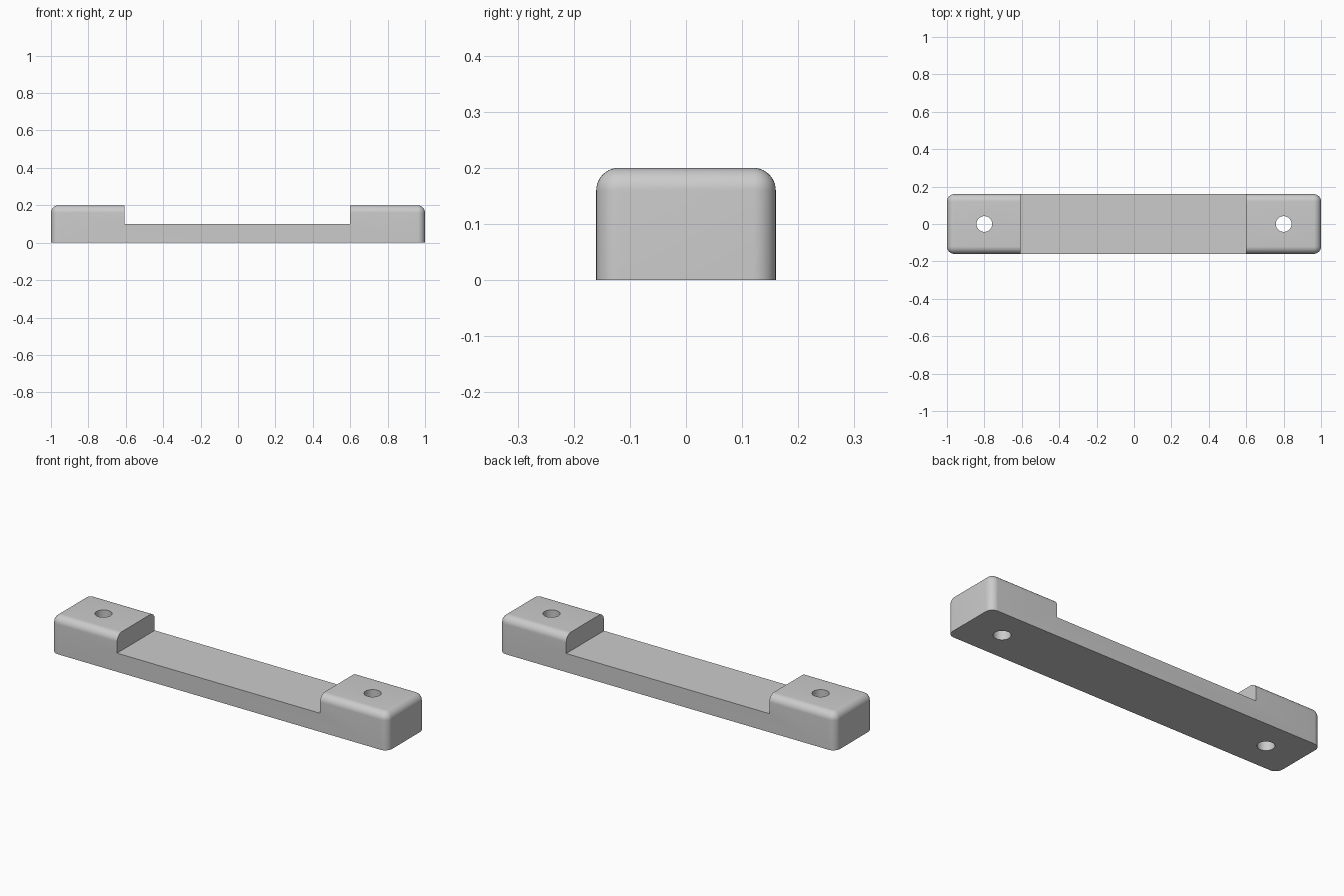
import bpy
import bmesh
from mathutils import Matrix, Vector

if "Cube" in bpy.data.objects:
    bpy.data.objects.remove(bpy.data.objects["Cube"])

LENGTH, DEPTH, HEIGHT = 2.0, 0.32, 0.2
FILLET = 0.04
HOLE_X, HOLE_RADIUS = 0.8, 0.042
NOTCH_LEFT, NOTCH_RIGHT, NOTCH_FLOOR = 0.6, -0.607, 0.1

grey = bpy.data.materials.new("plain grey")
grey.use_nodes = True
colour = (0.6, 0.6, 0.6, 1)
grey.diffuse_color = colour
grey.node_tree.nodes["Principled BSDF"].inputs["Base Color"].default_value = colour


def finish(name, bm):
    mesh = bpy.data.meshes.new(name)
    bm.to_mesh(mesh)
    bm.free()
    mesh.materials.append(grey)
    obj = bpy.data.objects.new(name, mesh)
    bpy.context.collection.objects.link(obj)
    return obj


def box(low, high):
    low, high = Vector(low), Vector(high)
    bm = bmesh.new()
    bmesh.ops.create_cube(bm, size=1, matrix=Matrix.Translation((low + high) / 2)
                          @ Matrix.Diagonal((*(high - low), 1)))
    return bm


def cut(target, cutter):
    cutter.hide_render = True
    mod = target.modifiers.new("cut", "BOOLEAN")
    mod.operation = "DIFFERENCE"
    mod.solver = "EXACT"
    mod.object = cutter
    bpy.ops.object.modifier_apply(modifier=mod.name)
    bpy.data.objects.remove(cutter)


# Solid bar, rounded everywhere except around its flat base
bm = box((-LENGTH / 2, -DEPTH / 2, 0), (LENGTH / 2, DEPTH / 2, HEIGHT))
rounded = [e for e in bm.edges if max(v.co.z for v in e.verts) > HEIGHT / 2]
bmesh.ops.bevel(bm, geom=rounded, offset=FILLET, segments=10, profile=0.5,
                affect="EDGES", clamp_overlap=True)
handle = finish("handle_bar", bm)
bpy.context.view_layer.objects.active = handle
handle.select_set(True)

# Wide recess between the two raised end blocks
cut(handle, finish("recess_cutter", box((NOTCH_RIGHT, -DEPTH, NOTCH_FLOOR),
                                        (NOTCH_LEFT, DEPTH, HEIGHT * 2))))

# Screw hole straight through each end block
for side in (-1, 1):
    bm = bmesh.new()
    bmesh.ops.create_cone(bm, cap_ends=True, segments=48, radius1=HOLE_RADIUS,
                          radius2=HOLE_RADIUS, depth=HEIGHT * 3,
                          matrix=Matrix.Translation((side * HOLE_X, 0, HEIGHT / 2)))
    cut(handle, finish("hole_cutter", bm))

bpy.ops.object.shade_smooth_by_angle(angle=0.6)
